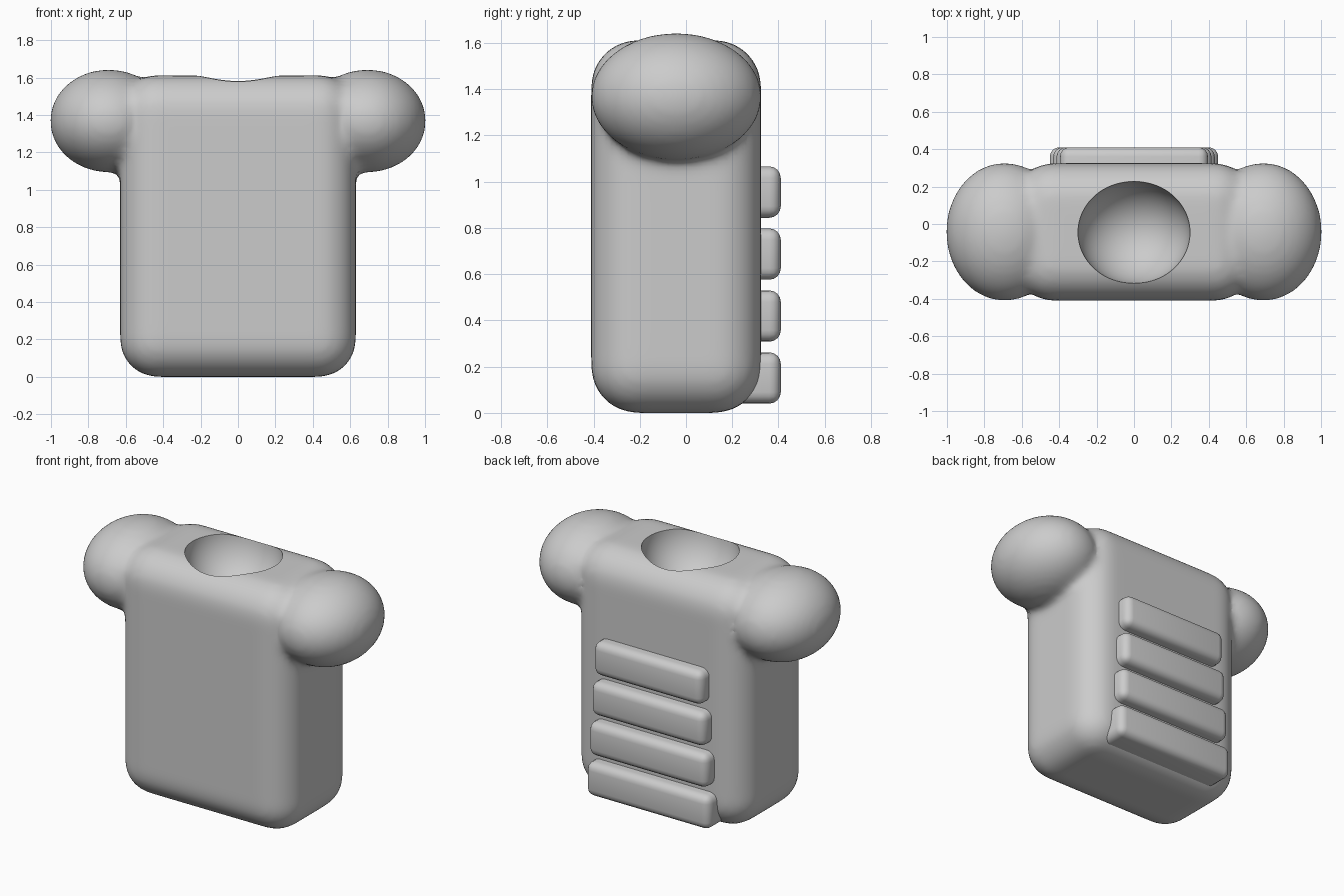
import bpy, bmesh
from mathutils import Matrix, Vector

if "Cube" in bpy.data.objects:
    bpy.data.objects.remove(bpy.data.objects["Cube"])

grey = bpy.data.materials.new("plain grey")
grey.diffuse_color = (0.6, 0.6, 0.6, 1)
grey.use_nodes = True
grey.node_tree.nodes["Principled BSDF"].inputs["Base Color"].default_value = grey.diffuse_color


def make_object(name, bm):
    me = bpy.data.meshes.new(name)
    bm.to_mesh(me)
    bm.free()
    ob = bpy.data.objects.new(name, me)
    bpy.context.collection.objects.link(ob)
    me.materials.append(grey)
    me.shade_smooth()
    return ob


def add_box(bm, lo, hi, radius, segments, rounded=lambda e: True):
    """Box between two corners with selected edges rounded."""
    lo, hi = Vector(lo), Vector(hi)
    m = Matrix.Translation((lo + hi) / 2) @ Matrix.Diagonal((*(hi - lo), 1))
    bmesh.ops.create_cube(bm, size=1, matrix=m)
    bmesh.ops.bevel(bm, geom=[e for e in bm.edges if rounded(e)], offset=radius,
                    segments=segments, profile=0.5, affect='EDGES', clamp_overlap=True)


def add_ball(bm, centre, radii):
    m = Matrix.Translation(centre) @ Matrix.Diagonal((*radii, 1))
    bmesh.ops.create_uvsphere(bm, u_segments=64, v_segments=32, radius=1, matrix=m)


# Torso block with shoulder balls, fused and softened
bm = bmesh.new()
add_box(bm, (-0.63, -0.41, 0), (0.63, 0.325, 1.612), 0.2, 10)
for side in (-1, 1):
    add_ball(bm, (side * 0.692, -0.042, 1.368), (0.313, 0.37, 0.275))
torso = make_object("torso", bm)
remesh = torso.modifiers.new("fuse", 'REMESH')
remesh.mode = 'VOXEL'
remesh.voxel_size = 0.022
remesh.use_smooth_shade = True
soften = torso.modifiers.new("soften", 'SMOOTH')
soften.factor = 0.5
soften.iterations = 14

# Neck socket hollowed out of the top
bm = bmesh.new()
add_ball(bm, (0, -0.045, 1.62), (0.3, 0.275, 0.3))
cutter = make_object("neck_socket_cutter", bm)
cutter.hide_render = True
cutter.hide_set(True)
socket = torso.modifiers.new("neck socket", 'BOOLEAN')
socket.operation = 'DIFFERENCE'
socket.solver = 'EXACT'
socket.object = cutter

# Bake the torso so the socket rim can stay crisp
graph = bpy.context.evaluated_depsgraph_get()
baked = bpy.data.meshes.new_from_object(torso.evaluated_get(graph))
torso.modifiers.clear()
torso.data = baked
baked.materials.clear()
baked.materials.append(grey)
bpy.data.objects.remove(cutter)
baked.shade_smooth()
baked.set_sharp_from_angle(angle=0.7)

# Four back ribs, widening toward the bottom
for i in range(4):
    bm = bmesh.new()
    half = 0.45 - 0.018 * i
    z = 0.04 + 0.268 * i
    add_box(bm, (-half, 0.2, z), (half, 0.41, z + 0.222), 0.05, 4,
            lambda e: max(v.co.y for v in e.verts) > 0.4)
    rib = make_object(f"back_rib_{i + 1}", bm)
    rib.data.set_sharp_from_angle(angle=0.7)
